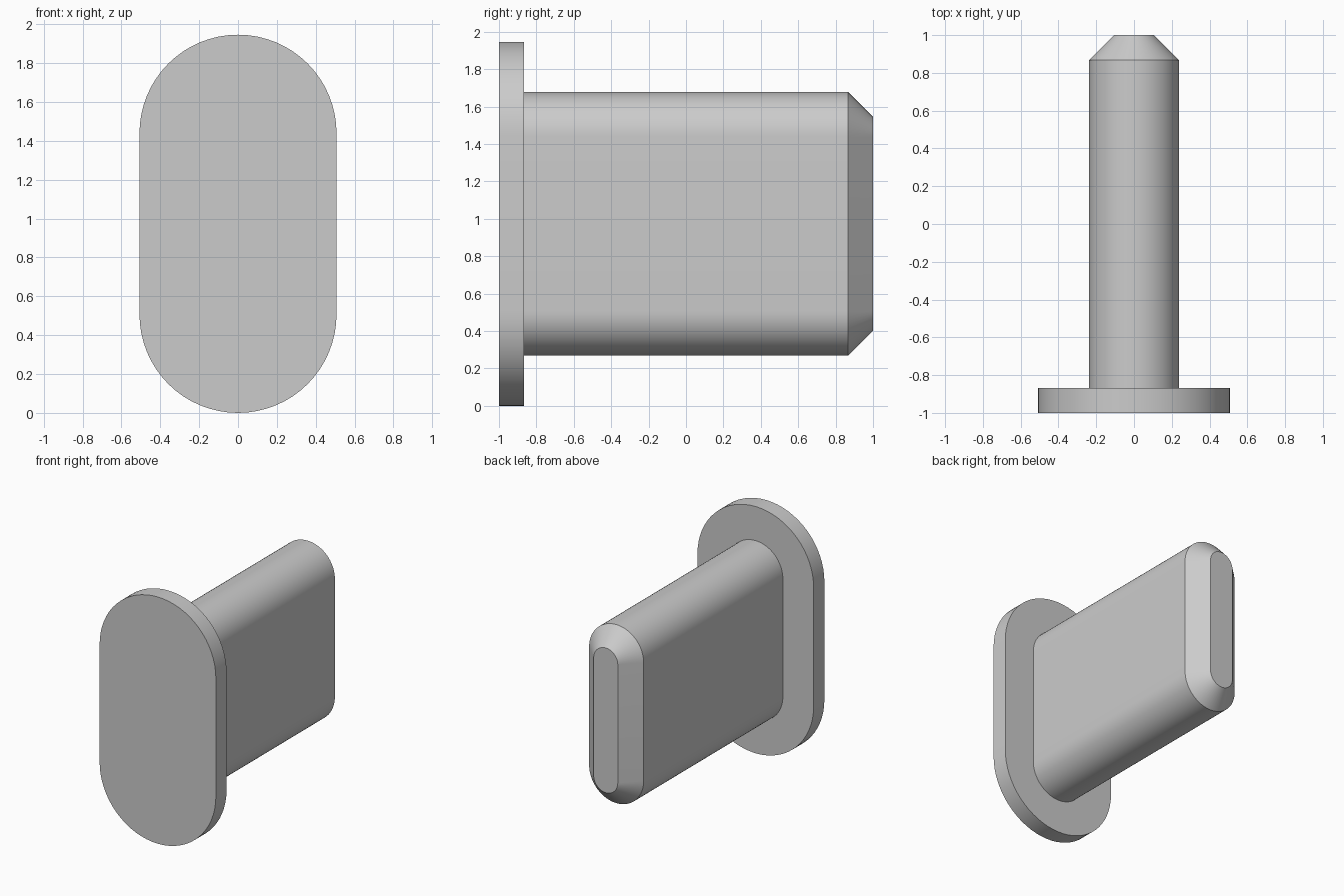
import bpy, bmesh, math

cube = bpy.data.objects.get("Cube")
if cube:
    bpy.data.objects.remove(cube, do_unlink=True)

GREY = (0.6, 0.6, 0.6, 1.0)
MID_Z = 0.973       # height of the pin's axis
HALF_SPAN = 0.466   # half distance between the two arc centres
ARC_STEPS = 32

grey = bpy.data.materials.new("plain grey")
grey.use_nodes = True
grey.diffuse_color = GREY
grey.node_tree.nodes["Principled BSDF"].inputs["Base Color"].default_value = GREY


def slot_ring(bm, radius, y):
    """Upright slot outline: two half circles joined by straight sides."""
    ring = []
    for side in (1, -1):
        for i in range(ARC_STEPS + 1):
            a = math.pi * i / ARC_STEPS
            ring.append(bm.verts.new((side * radius * math.cos(a), y,
                                      MID_Z + side * (HALF_SPAN + radius * math.sin(a)))))
    return ring


def slot_loft(name, sections):
    """Solid lofted through slot outlines given as (radius, y)."""
    bm = bmesh.new()
    rings = [slot_ring(bm, r, y) for r, y in sections]
    for a, b in zip(rings, rings[1:]):
        for i in range(len(a)):
            j = (i + 1) % len(a)
            bm.faces.new((a[i], a[j], b[j], b[i]))
    bm.faces.new(rings[0])
    bm.faces.new(rings[-1])
    bmesh.ops.recalc_face_normals(bm, faces=bm.faces)
    mesh = bpy.data.meshes.new(name)
    bm.to_mesh(mesh)
    bm.free()
    mesh.materials.append(grey)
    obj = bpy.data.objects.new(name, mesh)
    bpy.context.collection.objects.link(obj)
    bpy.ops.object.select_all(action='DESELECT')
    obj.select_set(True)
    bpy.context.view_layer.objects.active = obj
    bpy.ops.object.shade_smooth_by_angle(angle=math.radians(30))
    return obj


# Wide head plate at the front
slot_loft("head_plate", [(0.507, -1.0), (0.507, -0.867)])

# Shaft with a chamfered tip at the back
slot_loft("shaft", [(0.238, -0.867), (0.238, 0.867), (0.105, 1.0)])
